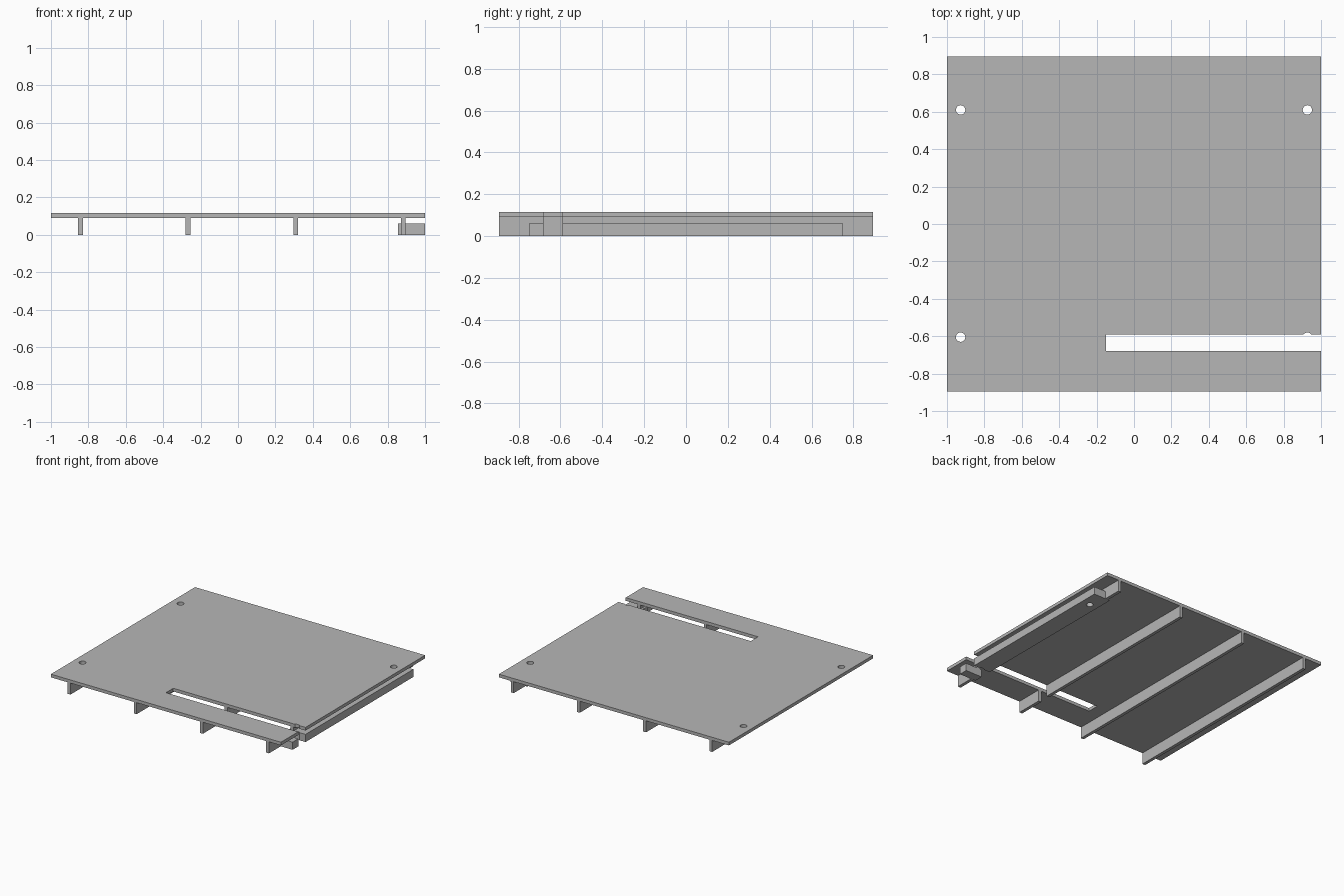
import bpy

cube = bpy.data.objects.get("Cube")
if cube:
    bpy.data.objects.remove(cube, do_unlink=True)

grey = bpy.data.materials.new("plain grey")
grey.use_nodes = True
colour = (0.47, 0.47, 0.47, 1)
grey.diffuse_color = colour
grey.node_tree.nodes["Principled BSDF"].inputs["Base Color"].default_value = colour


def box(name, xs, ys, zs):
    """Box spanning the given ranges on each axis."""
    spans = (xs, ys, zs)
    bpy.ops.mesh.primitive_cube_add(size=1, location=[sum(s) / 2 for s in spans])
    ob = bpy.context.object
    ob.name = name
    ob.scale = [s[1] - s[0] for s in spans]
    bpy.ops.object.transform_apply(location=False, rotation=False, scale=True)
    ob.data.materials.append(grey)
    return ob


def cut(ob, cutters):
    """Subtract every cutter from the part."""
    bpy.context.view_layer.objects.active = ob
    for cutter in cutters:
        mod = ob.modifiers.new("cut", 'BOOLEAN')
        mod.operation = 'DIFFERENCE'
        mod.solver = 'EXACT'
        mod.object = cutter
        bpy.ops.object.modifier_apply(modifier=mod.name)


DEPTH = 0.895
UNDER, TOP = 0.09, 0.115

# Deck plate
deck = box("deck_plate", (-1, 1), (-DEPTH, DEPTH), (UNDER, TOP))

# Four ribs running front to back
ribs = [box(f"rib_{i + 1}", (x - 0.0125, x + 0.0125), (-DEPTH, DEPTH), (0, UNDER))
        for i, x in enumerate((-0.842, -0.267, 0.309, 0.884))]

# Low rail along the left edge
rail = box("edge_rail", (0.855, 1), (-0.75, 0.75), (0, 0.06))

# Slot and mounting hole cutters
slot = box("slot_cutter", (-0.15, 1.1), (-0.68, -0.59), (-0.1, 0.2))
holes = []
for x in (-0.927, 0.927):
    for y in (-0.605, 0.61):
        bpy.ops.mesh.primitive_cylinder_add(vertices=32, radius=0.025, depth=0.4,
                                            location=(x, y, 0.05))
        hole = bpy.context.object
        hole.name = "hole_cutter"
        hole.data.materials.append(grey)
        holes.append(hole)
for helper in [slot] + holes:
    helper.hide_render = True

cut(deck, [slot] + holes)
cut(rail, [slot] + holes[2:])
for rib in ribs[2:]:
    cut(rib, [slot])

# Cutters are finished with
for helper in [slot] + holes:
    bpy.data.objects.remove(helper, do_unlink=True)
